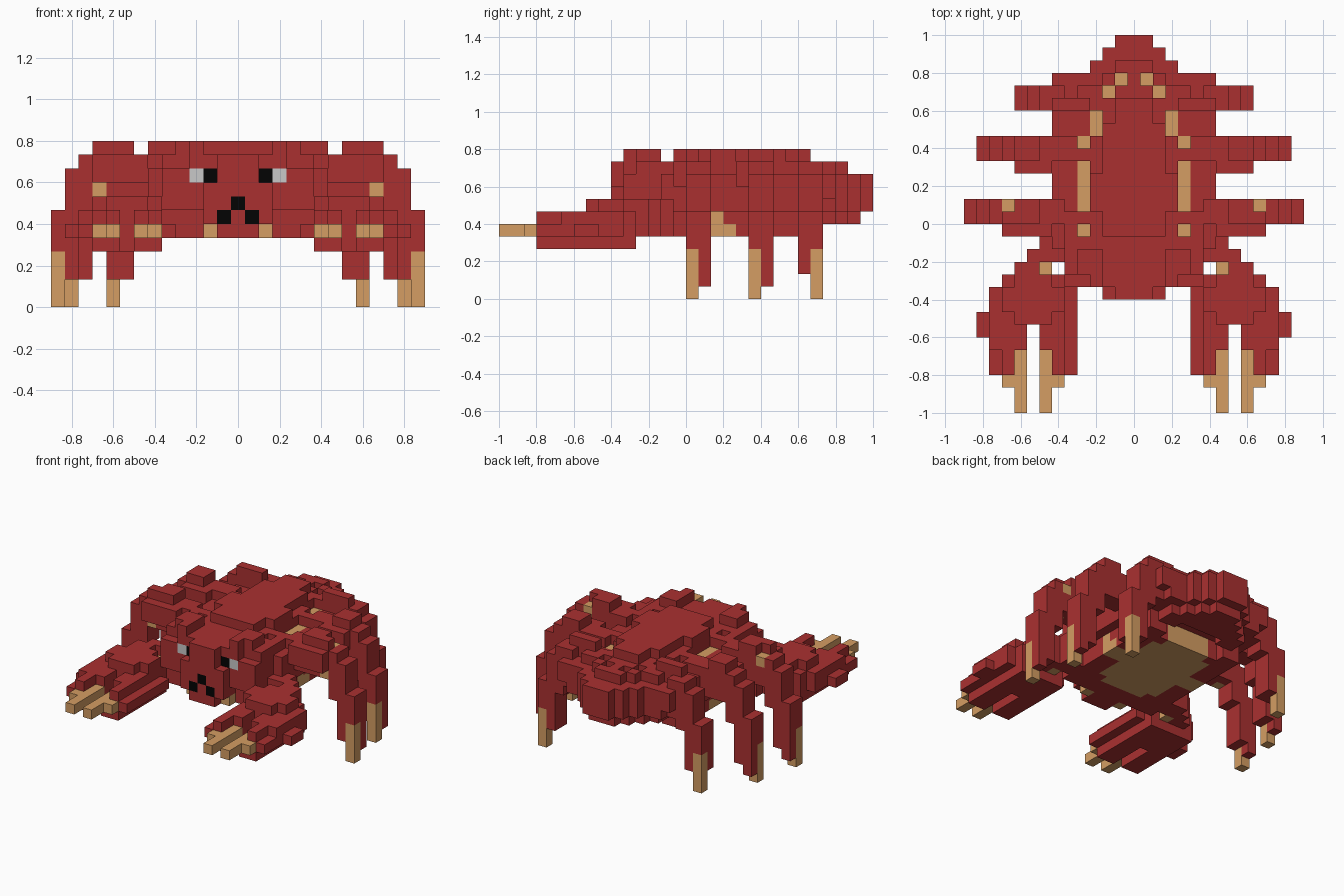
import bpy, bmesh

cube = bpy.data.objects.get("Cube")
if cube:
    bpy.data.objects.remove(cube, do_unlink=True)

U = 1 / 15          # block size
RED, TAN, GREY, BLACK = range(4)


def material(name, rgb):
    m = bpy.data.materials.new(name)
    m.use_nodes = True
    col = (*rgb, 1)
    m.diffuse_color = col
    m.node_tree.nodes["Principled BSDF"].inputs["Base Color"].default_value = col
    return m


MATS = [material("shell red", (0.40, 0.030, 0.030)),
        material("tan", (0.66, 0.34, 0.125)),
        material("eye grey", (0.58, 0.58, 0.58)),
        material("black", (0.001, 0.001, 0.001))]

blocks = {}         # (column, row, layer) -> (part name, colour)


def put(part, cols, rows, layers, mat=RED):
    """Fill a mirrored box of blocks; ranges are inclusive, columns count from the middle."""
    for i in range(cols[0], cols[1] + 1):
        for j in range(rows[0], rows[1] + 1):
            for k in range(layers[0], layers[1] + 1):
                for s in (1, -1):
                    name = part.format("left" if s > 0 else "right")
                    blocks[s * i, j, k] = (name, mat)


def carve(cols, rows, layers):
    for i in range(cols[0], cols[1] + 1):
        for j in range(rows[0], rows[1] + 1):
            for k in range(layers[0], layers[1] + 1):
                for s in (1, -1):
                    blocks.pop((s * i, j, k), None)


# Belly: long tan plate with a red border
put("belly", (0, 2), (10, 10), (5, 6))
put("belly", (0, 5), (11, 21), (5, 6))
put("belly", (3, 4), (22, 22), (5, 6))
put("belly", (0, 2), (13, 22), (5, 6), TAN)
put("belly", (3, 3), (14, 21), (5, 6), TAN)
put("belly", (2, 2), (10, 10), (5, 5), TAN)
put("belly", (4, 5), (17, 18), (5, 5), TAN)
put("belly", (5, 5), (17, 17), (6, 6), TAN)

# Carapace: main shell, stepped towards the rear
c = "carapace"
put(c, (0, 4), (10, 13), (7, 9))
put(c, (5, 5), (10, 13), (6, 9))
put(c, (0, 6), (13, 26), (7, 9))
put(c, (4, 5), (22, 23), (5, 6))
put(c, (0, 4), (24, 25), (6, 6))
put(c, (0, 3), (26, 26), (6, 6))
put(c, (0, 3), (27, 27), (7, 9))
put(c, (0, 2), (27, 27), (6, 6))
put(c, (0, 2), (28, 28), (7, 9))
put(c, (0, 1), (28, 28), (6, 6))
put(c, (0, 1), (29, 29), (7, 9))
carve((6, 6), (26, 26), (7, 7))
carve((0, 2), (24, 24), (6, 6))
carve((5, 5), (10, 10), (5, 6))
# raised upper shell
put(c, (0, 5), (11, 12), (10, 10))
put(c, (0, 3), (10, 24), (10, 10))
put(c, (0, 2), (25, 26), (10, 10))
put(c, (0, 1), (27, 27), (10, 10))
for r0, r1 in ((13, 15), (20, 21), (24, 24)):
    put(c, (4, 5), (r0, r1), (10, 10))
put(c, (3, 4), (25, 25), (10, 10))
put(c, (0, 2), (14, 22), (11, 11))
put(c, (0, 1), (23, 24), (11, 11))
put(c, (3, 3), (16, 18), (11, 11))
put(c, (3, 4), (10, 12), (11, 11))
carve((4, 4), (10, 10), (11, 11))

# Tan grooves sunk into the shell
for col, r0, r1 in ((4, 14, 14), (4, 16, 19), (4, 21, 21),
                    (3, 22, 23), (2, 25, 25), (1, 26, 26)):
    carve((col, col), (r0, r1), (10, 11))
    put(c, (col, col), (r0, r1), (9, 9), TAN)

# Head with mouth, and eyes set back in sockets
put("head", (0, 2), (9, 9), (6, 10))
put("head", (0, 1), (9, 9), (5, 5))
carve((2, 2), (9, 9), (9, 10))
put("eyes", (2, 2), (10, 10), (9, 9), BLACK)
put("eyes", (3, 3), (10, 10), (9, 9), GREY)
put("mouth", (0, 0), (9, 9), (7, 7), BLACK)
put("mouth", (1, 1), (9, 9), (6, 6), BLACK)


# Legs: tip column, tan foot row, red row beside it, top bump columns
def leg(name, tip, foot, side, bump):
    rows = (min(foot, side), max(foot, side))
    put(name, (tip, tip), (foot, foot), (0, 3), TAN)
    put(name, (tip, tip), (foot, foot), (4, 6))
    put(name, (tip, tip), (side, side), (1 if tip > 9 else 2, 6))
    put(name, (tip - 1, tip - 1), rows, (2, 9))
    put(name, (tip - 2, tip - 2), rows, (6, 10))
    put(name, (6, tip - 3), rows, (8, 10))
    put(name, (bump[0], bump[1]), rows, (11, 11))


leg("{}_rear_leg", 9, 25, 24, (4, 6))
carve((4, 6), (25, 25), (11, 11))
leg("{}_middle_leg", 12, 20, 21, (8, 9))
put("{}_middle_leg", (7, 9), (19, 19), (9, 10))
f = "{}_front_leg"
leg(f, 13, 15, 16, (8, 9))
put(f, (10, 10), (15, 15), (11, 11))
put(f, (7, 10), (14, 14), (9, 10))
put(f, (10, 10), (15, 15), (8, 8), TAN)
put(f, (10, 10), (16, 16), (10, 10), TAN)

# Claw arms
a = "{}_claw_arm"
put(a, (6, 7), (13, 13), (5, 7))
put(a, (6, 8), (12, 12), (5, 7))
put(a, (7, 7), (11, 11), (5, 6), TAN)
put(a, (8, 9), (11, 11), (5, 7))

# Claws: a broad rounded palm that splits into two fingers
p = "{}_claw"
put(p, (6, 10), (10, 10), (4, 6))
put(p, (6, 10), (3, 9), (4, 4))
put(p, (5, 11), (3, 9), (5, 5))
put(p, (6, 10), (3, 9), (6, 6))
put(p, (11, 11), (5, 9), (6, 6))
put(p, (12, 12), (6, 7), (5, 5))
put(p, (7, 9), (7, 10), (7, 7))
put(p, (6, 10), (8, 9), (7, 7))
carve((8, 8), (0, 6), (4, 7))
for tip, outer in ((9, 10), (7, 6)):
    carve((tip, tip), (3, 4), (6, 6))
    put(p, (tip, tip), (0, 4), (5, 5), TAN)
    put(p, (outer, outer), (2, 2), (5, 5), TAN)

# Build one mesh per part from the exposed block faces
AXES = ((1, 0, 0), (0, 1, 0), (0, 0, 1))
parts = {}
for cell, (name, mat) in blocks.items():
    parts.setdefault(name, []).append((cell, mat))

for name, cells in parts.items():
    bm = bmesh.new()
    verts = {}

    def vert(q):
        if q not in verts:
            verts[q] = bm.verts.new(((q[0] - 0.5) * U, q[1] * U - 1, q[2] * U))
        return verts[q]

    for cell, mat in cells:
        for ax in range(3):
            u, v = AXES[(ax + 1) % 3], AXES[(ax + 2) % 3]
            for d in (0, 1):
                step = 1 if d else -1
                if tuple(cell[n] + step * AXES[ax][n] for n in range(3)) in blocks:
                    continue
                loop = ((0, 0), (1, 0), (1, 1), (0, 1))
                if not d:
                    loop = loop[::-1]
                face = bm.faces.new([vert(tuple(cell[n] + d * AXES[ax][n] + s * u[n] + t * v[n]
                                                for n in range(3))) for s, t in loop])
                face.material_index = mat
    me = bpy.data.meshes.new(name)
    bm.to_mesh(me)
    bm.free()
    for m in MATS:
        me.materials.append(m)
    bpy.context.scene.collection.objects.link(bpy.data.objects.new(name, me))
